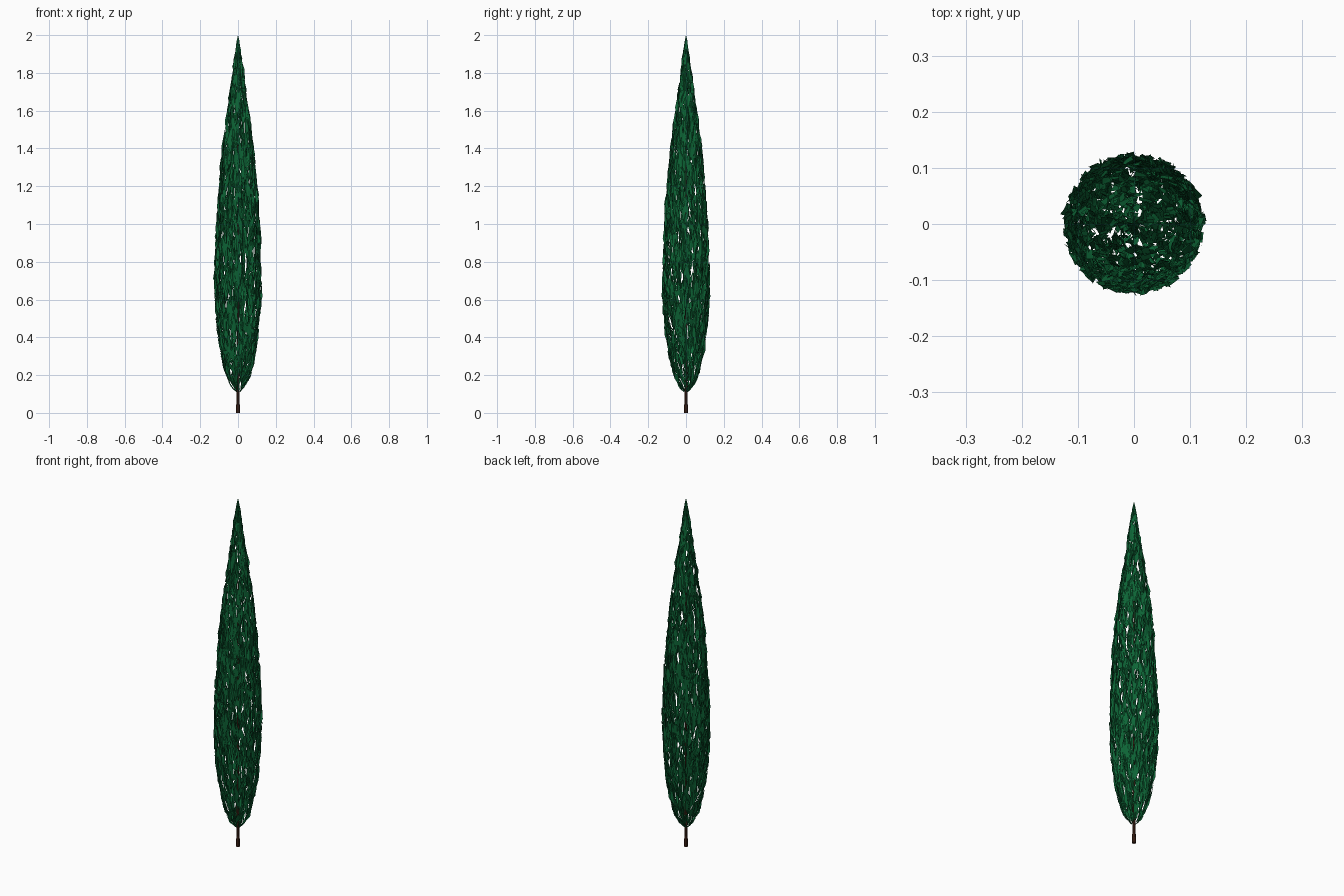
import bpy, math, random
from mathutils import Vector

if "Cube" in bpy.data.objects:
    bpy.data.objects.remove(bpy.data.objects["Cube"])

random.seed(7)

def material(name, rgb):
    m = bpy.data.materials.new(name)
    m.diffuse_color = (*rgb, 1)
    m.use_nodes = True
    m.node_tree.nodes["Principled BSDF"].inputs["Base Color"].default_value = m.diffuse_color
    return m

green = material("dark green", (0.004, 0.13, 0.037))
brown = material("dark brown", (0.06, 0.02, 0.01))

def make(name, verts, faces, mat):
    me = bpy.data.meshes.new(name)
    me.from_pydata(verts, [], faces)
    me.materials.append(mat)
    ob = bpy.data.objects.new(name, me)
    bpy.context.collection.objects.link(ob)
    return ob

# Crown outline: (height, radius)
PROFILE = [(0.11, 0.012), (0.14, 0.04), (0.2, 0.068), (0.3, 0.091), (0.4, 0.106),
           (0.5, 0.117), (0.6, 0.123), (0.7, 0.124), (0.8, 0.122), (0.95, 0.117),
           (1.1, 0.110), (1.25, 0.098), (1.4, 0.083), (1.6, 0.056), (1.8, 0.029),
           (1.9, 0.016), (2.0, 0.0)]

def radius(z):
    z = min(max(z, 0.11), 2.0)
    for (z0, r0), (z1, r1) in zip(PROFILE, PROFILE[1:]):
        if z <= z1:
            return r0 + (r1 - r0) * (z - z0) / (z1 - z0)
    return 0.0

def on_crown(a, z, k):
    r = radius(z) * k
    return Vector((r * math.cos(a), r * math.sin(a), z))

# Foliage: upright pointed sprays laid on the crown surface
verts, faces = [], []
def spray(a, z, length, width, depth):
    r = max(radius(z), 0.012)
    lean = random.uniform(-0.012, 0.012) / r
    lo = max(z - length / 2, 0.11)
    hi = min(z + length / 2, 2.0)
    base = on_crown(a - lean, lo, depth - 0.05)
    tip = on_crown(a + lean, hi, min(depth + 0.04, 1.03))
    mid = on_crown(a, lo + (hi - lo) * random.uniform(0.35, 0.6), depth)
    twist = random.gauss(0, 0.55)
    side = (Vector((-math.sin(a), math.cos(a), 0)) * math.cos(twist)
            + Vector((math.cos(a), math.sin(a), 0)) * math.sin(twist)) * width / 2
    n = len(verts)
    verts.extend([base, mid + side, tip, mid - side])
    faces.extend([(n, n + 1, n + 2), (n, n + 2, n + 3)])

turn, rows = 0.0, 110
for i in range(rows):
    z0 = 0.12 + 1.87 * i / (rows - 1)
    r = radius(z0)
    count = max(4, round(r * 165))
    turn += 2.4
    for j in range(count):
        a = turn + 2 * math.pi * (j + random.uniform(-0.45, 0.45)) / count
        z = z0 + random.uniform(-0.012, 0.012)
        length = random.uniform(0.07, 0.15) * (0.6 if z < 0.2 else 1)
        width = min(random.uniform(0.015, 0.025), 0.006 + r * 0.5)
        spray(a, z, length, width, random.uniform(0.9, 1.0))
make("foliage", verts, faces, green)

# Trunk: flared foot, thin stem running up inside the crown
rings = [(0, 0.011), (0.05, 0.009), (0.06, 0.007), (0.3, 0.0065), (0.9, 0.004), (1.6, 0.001)]
N = 8
tv = [(r * math.cos(2 * math.pi * k / N), r * math.sin(2 * math.pi * k / N), z)
      for z, r in rings for k in range(N)]
tf = [(i * N + k, i * N + (k + 1) % N, (i + 1) * N + (k + 1) % N, (i + 1) * N + k)
      for i in range(len(rings) - 1) for k in range(N)]
tf.append(tuple(reversed(range(N))))
make("trunk", tv, tf, brown)
